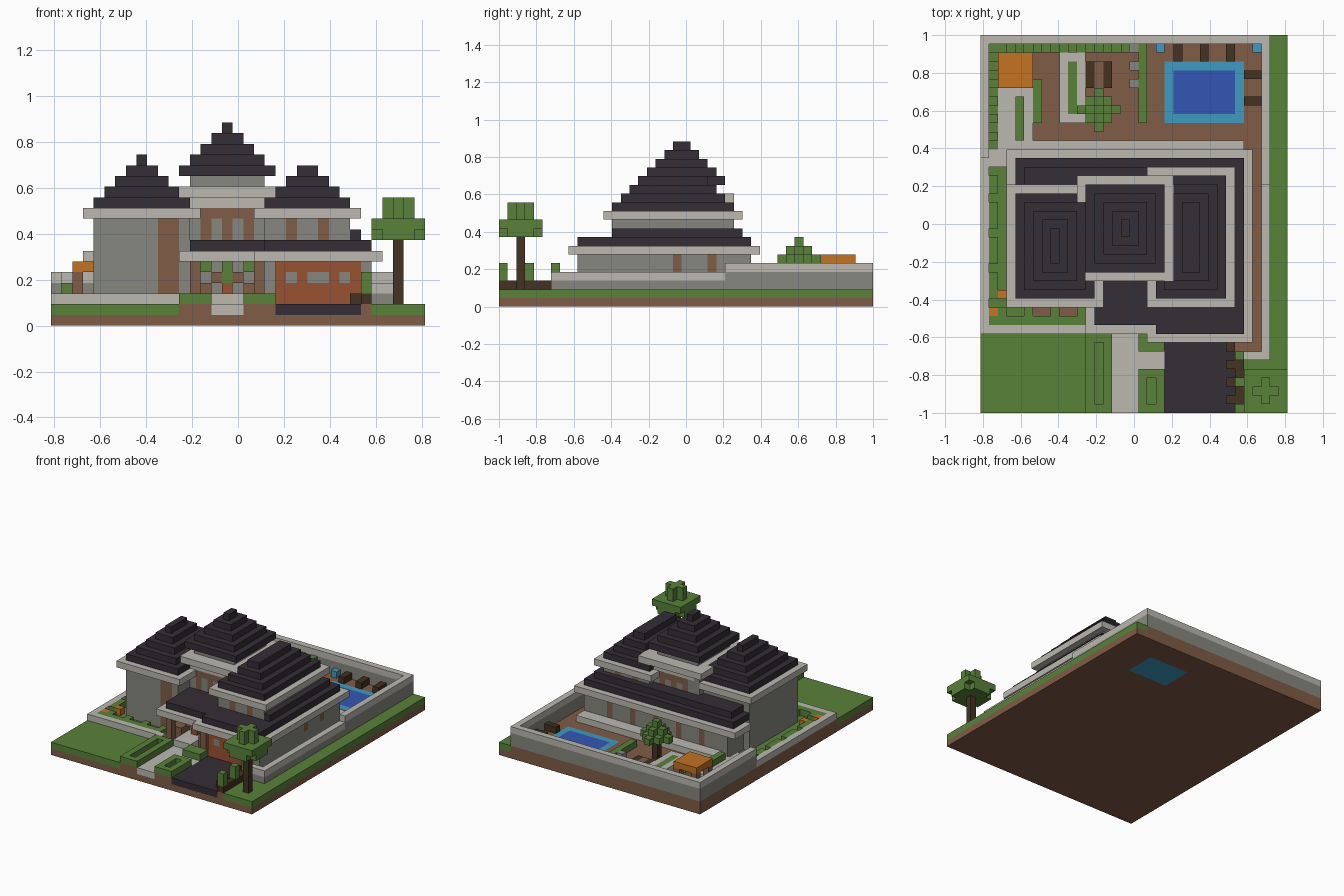
import bpy, bmesh
from mathutils import Vector

UNIT = 2 / 43
WIDE, DEEP = 35, 43

COLOURS = {
    "grass": "58823A", "soil": "805C46", "bark": "433221", "stone": "878780", "trim": "BBB8B0",
    "slate": "342E36", "orange": "C37322", "brick": "9A5232", "tile": "3E9BC0", "water": "3456B4",
}
cells = {}


def linear(code):
    values = [int(code[n:n + 2], 16) / 255 for n in (0, 2, 4)]
    return [((v + .055) / 1.055) ** 2.4 for v in values] + [1]


def fill(part, colour, x, x_end, y, y_end, z, height=1):
    """Fill a block of cubes; later blocks replace earlier ones."""
    for i in range(x, x_end):
        for j in range(y, y_end):
            for k in range(z, z + height):
                cells[i, j, k] = (part, colour)


def clear(x, x_end, y, y_end, z):
    for i in range(x, x_end):
        for j in range(y, y_end):
            cells.pop((i, j, z), None)


def dots(part, colour, spots, z, height=1):
    for x, y in spots:
        fill(part, colour, x, x + 1, y, y + 1, z, height)


def roof(part, x, x_end, y, y_end, z, levels):
    for n in range(levels):
        fill(part, "slate", x + n, x_end - n, y + n, y_end - n, z + n)


def eave(part, x, x_end, y, y_end, z):
    fill(part, "trim", x, x_end, y, y_end, z)


# Ground
fill("ground", "soil", 0, WIDE, 0, DEEP, 0, 2)
fill("front_lawn", "grass", 0, 12, 0, 9, 1)
fill("side_garden", "grass", 1, 6, 10, 30, 1)
fill("side_lawn", "grass", 33, WIDE, 0, DEEP, 1)
fill("corner_lawn", "grass", 30, WIDE, 0, 6, 1)
fill("driveway", "slate", 21, 29, 0, 9, 1)
fill("front_path", "trim", 15, 18, 0, 12, 1)
fill("path_branch", "trim", 18, 21, 5, 7, 1)
fill("rear_terrace", "trim", 6, 30, 29, 31, 2)
fill("rear_path", "trim", 2, 6, 30, 37, 2)

# Front planters
fill("left_planter", "grass", 12, 15, 1, 9, 1)
fill("left_planter", "grass", 12, 15, 0, 9, 2)
clear(13, 14, 1, 8, 2)
fill("right_planter", "grass", 18, 21, 1, 5, 1)
fill("right_planter", "grass", 18, 21, 0, 5, 2)
clear(19, 20, 1, 4, 2)
fill("porch_bush", "grass", 18, 21, 7, 9, 2)
fill("drive_planter", "bark", 29, 30, 0, 7, 2)
dots("drive_planter", "bark", [(28, j) for j in (1, 3, 5, 7)], 2)
dots("drive_hedge", "grass", [(29, j) for j in (0, 3, 6)], 3, 2)

# Boundary wall with pale coping
fill("front_wall", "trim", 0, 13, 9, 10, 2)
fill("left_wall", "trim", 0, 1, 9, 29, 2)
for colour, z, height in (("stone", 2, 1), ("trim", 3, 1)):
    fill("right_wall", colour, 32, 33, 6, 26, z, height)
    fill("right_front_wall", colour, 30, 33, 6, 7, z, height)
for colour, z, height in (("stone", 2, 2), ("trim", 4, 1)):
    fill("rear_right_wall", colour, 32, 33, 26, DEEP, z, height)
    fill("rear_wall", colour, 0, 33, 42, DEEP, z, height)
    fill("rear_left_wall", colour, 0, 1, 29, DEEP, z, height)

# Hedges and flowers
fill("front_hedge", "grass", 1, 12, 10, 11, 2)
dots("front_hedge", "grass", [(i, 11) for i in range(2, 12, 3)], 2)
dots("left_hedge", "grass", [(1, j) for j in range(11, 27) if j % 4], 2)
dots("flowers", "orange", [(1, 11), (2, 13)], 2)
fill("garden_step", "trim", 1, 4, 28, 30, 2)
fill("rear_left_hedge", "grass", 1, 2, 30, 42, 2)
dots("rear_left_hedge", "grass", [(1, j) for j in range(31, 42, 2)], 3)
fill("rear_hedge", "grass", 1, 19, 41, 42, 2)
dots("rear_hedge", "grass", [(i, 41) for i in range(2, 18, 2)], 3)
fill("path_bush", "grass", 4, 5, 31, 36, 2, 2)
fill("lawn_strip", "grass", 6, 7, 33, 38, 2)
fill("pool_hedge", "grass", 18, 19, 33, 42, 2)
dots("pool_stones", "stone", [(17, j) for j in (37, 39, 41)], 2)

# Raised rear bed
fill("rear_bed", "trim", 9, 12, 33, 41, 2)
fill("rear_bed_grass", "grass", 10, 11, 34, 40, 2)

# Pool and loungers
fill("pool_edge", "tile", 21, 30, 33, 40, 1)
fill("pool_floor", "tile", 22, 29, 34, 39, 0)
fill("pool_water", "water", 22, 29, 34, 39, 1)
for x in (22, 25, 28):
    fill("lounger", "bark", x, x + 1, 40, 42, 2)
for y in (35, 38):
    fill("side_lounger", "bark", 30, 32, y, y + 1, 2)
dots("pool_lamp", "tile", [(20, 41), (31, 41)], 2)

# Table and chairs
fill("table", "soil", 13, 14, 37, 40, 2)
fill("left_bench", "bark", 12, 13, 37, 40, 2)
fill("right_bench", "bark", 14, 15, 37, 40, 2)

# Garden pavilion
dots("pavilion_post", "soil", [(i, j) for i in (2, 5) for j in (37, 40)], 2, 3)
fill("pavilion_roof", "orange", 2, 6, 37, 41, 5)

# Palm
fill("palm_trunk", "bark", 13, 14, 34, 35, 2, 4)
for i in range(-2, 3):
    for j in range(-2, 3):
        reach = abs(i) + abs(j)
        if reach == 2:
            dots("palm_leaves", "grass", [(13 + i, 34 + j)], 5)
        elif reach < 2:
            dots("palm_leaves", "grass", [(13 + i, 34 + j)], 6)
dots("palm_leaves", "grass", [(13, 34)], 7)

# Front tree
fill("tree_trunk", "bark", 32, 33, 2, 3, 2, 6)
fill("tree_crown", "grass", 30, 35, 0, 5, 8, 2)
for x in (30, 34):
    for y in (0, 4):
        clear(x, x + 1, y, y + 1, 8)
fill("tree_top", "grass", 31, 34, 2, 3, 10, 2)
fill("tree_top", "grass", 32, 33, 1, 4, 10, 2)

# Ground floor walls
fill("lower_walls", "stone", 5, 30, 13, 29, 2, 4)
fill("garage_walls", "stone", 21, 30, 9, 13, 2, 4)
fill("garage_door", "brick", 21, 29, 9, 10, 2, 4)
dots("garage_windows", "stone", [(i, 9) for i in (22, 24, 25, 27)], 4)

# Porch
fill("porch_floor", "trim", 15, 18, 9, 13, 2)
fill("porch_side", "soil", 13, 15, 11, 13, 2, 2)
fill("porch_side", "soil", 18, 20, 11, 13, 2, 2)
fill("front_door", "brick", 16, 17, 12, 13, 3, 1)
fill("front_door", "grass", 16, 17, 12, 13, 4, 2)
for x in (13, 19):
    fill("porch_post", "soil", x, x + 1, 10, 11, 2, 4)
dots("porch_vines", "grass", [(14, 11), (18, 11)], 5)
dots("porch_blocks", "soil", [(15, 12), (17, 12)], 4)

# Lower eaves and roof
eave("lower_eave", 3, 31, 26, 30, 6)
eave("lower_eave", 13, 31, 13, 26, 6)
eave("porch_eave", 12, 20, 9, 13, 6)
eave("garage_eave", 19, 31, 8, 13, 6)
fill("lower_roof", "slate", 4, 30, 25, 29, 7)
fill("lower_roof", "slate", 13, 30, 13, 25, 7)
fill("porch_roof", "slate", 13, 20, 10, 13, 7)
fill("garage_roof", "slate", 20, 30, 9, 13, 7)
fill("lower_roof_step", "slate", 5, 29, 24, 28, 8)
fill("lower_roof_step", "slate", 20, 29, 13, 24, 8)

# Upper walls
fill("centre_walls", "stone", 12, 21, 16, 26, 8, 4)
fill("right_wing_walls", "stone", 20, 28, 13, 27, 8, 2)
fill("left_wing_walls", "stone", 4, 13, 13, 25, 2, 8)
fill("corner_pillar", "soil", 10, 12, 13, 14, 2, 8)

# Windows: timber panels around stone-coloured openings, front and rear
for y in (16, 25):
    fill("centre_panel", "soil", 14, 19, y, y + 1, 8, 3)
    dots("centre_windows", "stone", [(15, y), (17, y)], 8, 2)
for y in (13, 26):
    dots("wing_windows", "soil", [(22, y), (25, y)], 8, 2)
dots("side_windows", "soil", [(29, 20), (29, 24)], 4, 2)
dots("rear_windows", "soil", [(i, 28) for i in range(9, 28, 4)], 3, 3)

# Upper eaves and stepped roofs
eave("right_wing_eave", 19, 29, 12, 28, 10)
roof("right_wing_roof", 20, 28, 13, 27, 11, 4)
fill("tower_collar", "trim", 13, 21, 16, 26, 11)
eave("tower_eave", 11, 22, 15, 27, 12)
fill("tower_walls", "stone", 13, 20, 17, 25, 13)
roof("tower_roof", 12, 21, 16, 26, 14, 5)
for x, y in [(x, y) for x in range(3, 14) for y in range(12, 26)]:
    if (x, y, 10) not in cells:
        eave("left_wing_eave", x, x + 1, y, y + 1, 10)
roof("left_wing_roof", 4, 13, 13, 25, 11, 5)

# Materials
materials = {}
for name, code in COLOURS.items():
    mat = bpy.data.materials.new(name)
    mat.use_nodes = True
    mat.diffuse_color = linear(code)
    mat.node_tree.nodes["Principled BSDF"].inputs["Base Color"].default_value = linear(code)
    materials[name] = mat

# Turn every part into a mesh of its exposed faces
if "Cube" in bpy.data.objects:
    bpy.data.objects.remove(bpy.data.objects["Cube"])
origin = Vector((WIDE / 2, DEEP / 2, 0))
parts = {}
for cell, (part, colour) in cells.items():
    parts.setdefault(part, []).append((Vector(cell), colour))
for part, blocks in parts.items():
    palette = sorted({colour for _, colour in blocks})
    bm = bmesh.new()
    for cell, colour in blocks:
        for axis in range(3):
            for side in (-1, 1):
                normal = Vector([side if n == axis else 0 for n in range(3)])
                if tuple(int(v) for v in cell + normal) in cells:
                    continue
                u = Vector([n == (axis + 1) % 3 for n in range(3)]) / 2
                v = Vector([n == (axis + 2) % 3 for n in range(3)]) * side / 2
                centre = cell + Vector((.5, .5, .5)) + normal / 2 - origin
                corners = (-u - v, u - v, u + v, v - u)
                face = bm.faces.new([bm.verts.new((centre + c) * UNIT) for c in corners])
                face.material_index = palette.index(colour)
    bmesh.ops.remove_doubles(bm, verts=bm.verts, dist=UNIT / 100)
    bmesh.ops.dissolve_limit(bm, angle_limit=.01, verts=bm.verts, edges=bm.edges, delimit={'MATERIAL'})
    mesh = bpy.data.meshes.new(part)
    bm.to_mesh(mesh)
    bm.free()
    for colour in palette:
        mesh.materials.append(materials[colour])
    bpy.context.collection.objects.link(bpy.data.objects.new(part, mesh))
